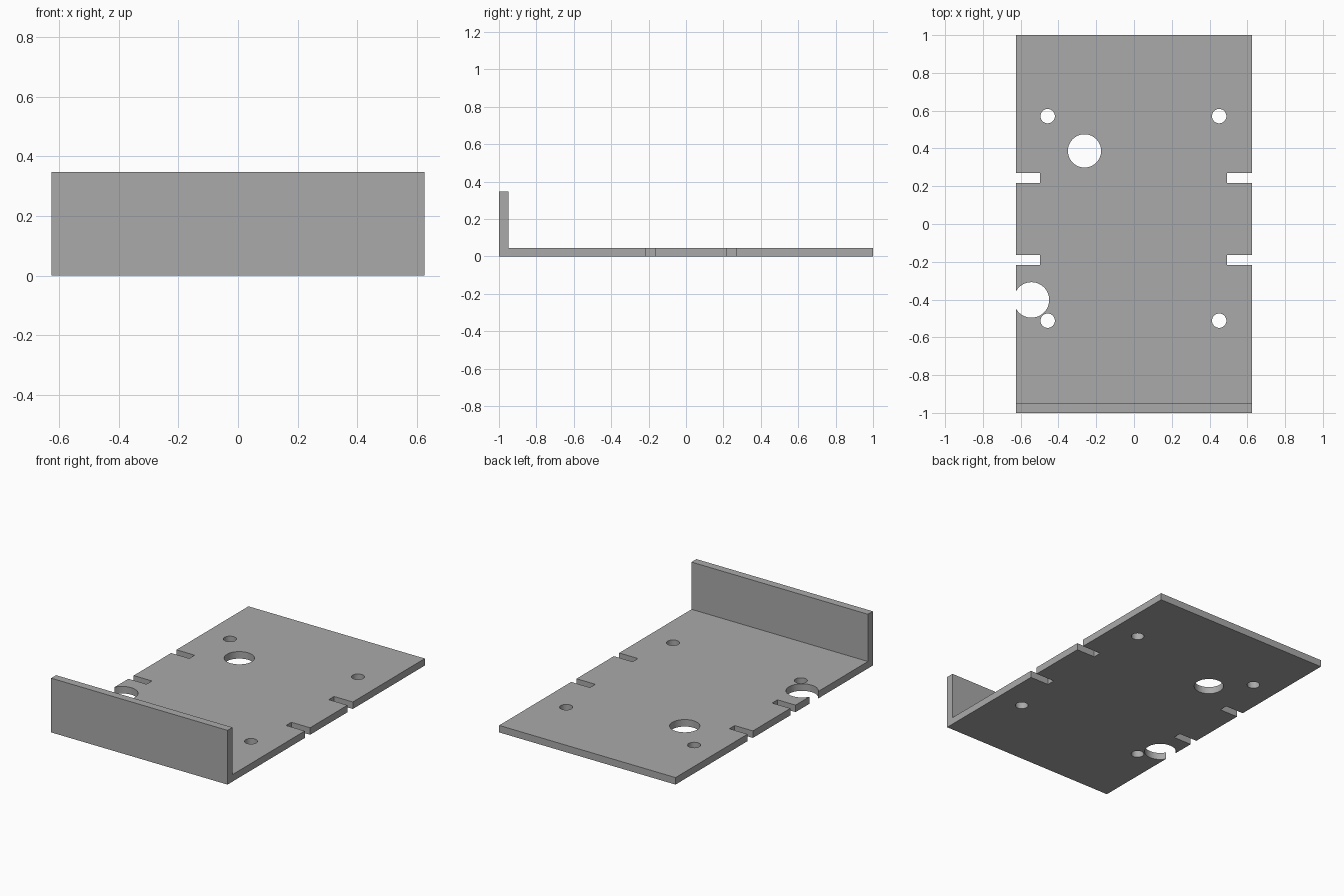
import bpy
import math

old = bpy.data.objects.get("Cube")
if old:
    bpy.data.objects.remove(old, do_unlink=True)

HALF_W, HALF_L = 0.626, 1.0
THICK, WALL, HEIGHT = 0.045, 0.05, 0.348

grey = bpy.data.materials.new("plain grey")
grey.use_nodes = True
colour = (0.4, 0.4, 0.4, 1)
grey.diffuse_color = colour
grey.node_tree.nodes["Principled BSDF"].inputs["Base Color"].default_value = colour


def slot_cutter(x0, x1, y0, y1):
    bpy.ops.mesh.primitive_cube_add(
        size=1, location=((x0 + x1) / 2, (y0 + y1) / 2, THICK / 2))
    cutter = bpy.context.object
    cutter.scale = (x1 - x0, y1 - y0, THICK * 4)
    return cutter


def hole_cutter(x, y, radius):
    bpy.ops.mesh.primitive_cylinder_add(
        vertices=48, radius=radius, depth=THICK * 4, location=(x, y, THICK / 2))
    return bpy.context.object


# Bent plate: L-shaped profile in the y-z plane, swept across the width
profile = [(-HALF_L, 0), (HALF_L, 0), (HALF_L, THICK),
           (WALL - HALF_L, THICK), (WALL - HALF_L, HEIGHT), (-HALF_L, HEIGHT)]
n = len(profile)
verts = [(x, y, z) for x in (-HALF_W, HALF_W) for y, z in profile]
faces = [tuple(reversed(range(n))), tuple(range(n, 2 * n))]
faces += [(i, (i + 1) % n, (i + 1) % n + n, i + n) for i in range(n)]
mesh = bpy.data.meshes.new("mounting_bracket")
mesh.from_pydata(verts, [], faces)
mesh.materials.append(grey)
bracket = bpy.data.objects.new("mounting_bracket", mesh)
bpy.context.collection.objects.link(bracket)

# Edge slots on both sides
cutters = []
for y in (-0.19, 0.243):
    cutters.append(slot_cutter(-0.8, -0.497, y - 0.027, y + 0.027))
    cutters.append(slot_cutter(0.493, 0.8, y - 0.027, y + 0.027))

# Four screw holes
for x in (-0.457, 0.451):
    for y in (-0.512, 0.571):
        cutters.append(hole_cutter(x, y, 0.038))

# Cable holes, one breaking through the right edge
cutters.append(hole_cutter(-0.262, 0.387, 0.088))
cutters.append(hole_cutter(-0.543, -0.402, 0.094))

# Cut every opening, then discard the cutters
bpy.context.view_layer.objects.active = bracket
for cutter in cutters:
    cutter.hide_render = True
    cutter.data.materials.append(grey)
    cut = bracket.modifiers.new("opening", "BOOLEAN")
    cut.operation = "DIFFERENCE"
    cut.solver = "EXACT"
    cut.object = cutter
    bpy.ops.object.modifier_apply(modifier=cut.name)
    bpy.data.objects.remove(cutter, do_unlink=True)

# Smooth hole walls with crisp rims
bpy.ops.object.select_all(action="DESELECT")
bracket.select_set(True)
bpy.ops.object.shade_smooth_by_angle(angle=math.radians(30))
